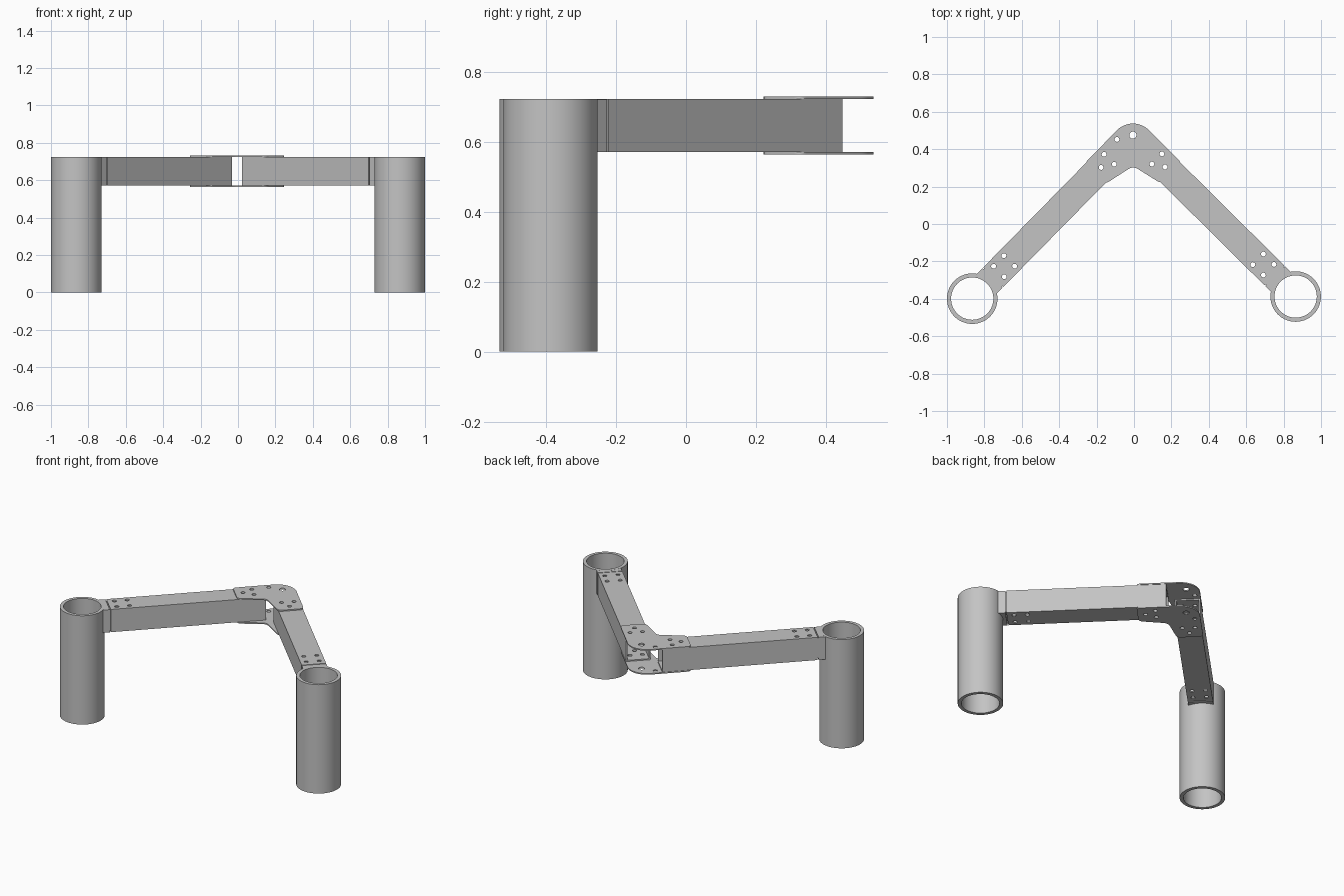
import bpy, bmesh
from math import cos, sin, pi, radians, sqrt
from mathutils import Matrix, Vector

cube = bpy.data.objects.get("Cube")
if cube:
    bpy.data.objects.remove(cube, do_unlink=True)

grey = bpy.data.materials.new("plain grey")
grey.use_nodes = True
colour = (0.55, 0.55, 0.55, 1)
grey.diffuse_color = colour
grey.node_tree.nodes["Principled BSDF"].inputs["Base Color"].default_value = colour

PIVOT = Vector((-0.006, 0.475, 0))
LOW, HIGH = 0.572, 0.723      # arm bottom and top
HALF = 0.075                  # half the arm width
REACH = 1.2255                # pivot to tube centre
START, END = 0.113, 1.065     # arm ends, measured from the pivot
WALL = 0.008
TUBE_R = 0.135


def arc(x, y, r, a0=0.0, a1=2 * pi, n=24, closed=True):
    steps = n if closed else n - 1
    return [(x + r * cos(a0 + (a1 - a0) * i / steps),
             y + r * sin(a0 + (a1 - a0) * i / steps)) for i in range(n)]


def rect(x0, x1, y0, y1):
    return [(x0, y0), (x1, y0), (x1, y1), (x0, y1)]


def fillet(prev, corner, nxt, size):
    """Round one corner of an outline."""
    c = Vector(corner)
    a = c + (Vector(prev) - c).normalized() * size
    b = c + (Vector(nxt) - c).normalized() * size
    return [tuple(a * (1 - t) ** 2 + c * 2 * t * (1 - t) + b * t * t)
            for t in [i / 6 for i in range(7)]]


def slab(name, outline, z0, z1, holes=(), angle=0.0, origin=PIVOT):
    """Extrude a flat outline with holes between two heights."""
    curve = bpy.data.curves.new(name, 'CURVE')
    curve.dimensions = '2D'
    curve.fill_mode = 'BOTH'
    curve.extrude = (z1 - z0) / 2
    for pts in [outline, *holes]:
        s = curve.splines.new('POLY')
        s.points.add(len(pts) - 1)
        for p, (x, y) in zip(s.points, pts):
            p.co = (x, y, 0, 1)
        s.use_cyclic_u = True
    temp = bpy.data.objects.new(name + " outline", curve)
    bpy.context.collection.objects.link(temp)
    dg = bpy.context.evaluated_depsgraph_get()
    mesh = bpy.data.meshes.new_from_object(temp.evaluated_get(dg))
    bpy.data.objects.remove(temp, do_unlink=True)
    bpy.data.curves.remove(curve)

    bm = bmesh.new()
    bm.from_mesh(mesh)
    bmesh.ops.remove_doubles(bm, verts=bm.verts, dist=0.00005)
    bmesh.ops.recalc_face_normals(bm, faces=bm.faces)
    bm.transform(Matrix.Translation(origin + Vector((0, 0, (z0 + z1) / 2)))
                 @ Matrix.Rotation(angle, 4, 'Z'))
    bm.to_mesh(mesh)
    bm.free()
    mesh.name = name
    mesh.materials.clear()
    mesh.materials.append(grey)
    obj = bpy.data.objects.new(name, mesh)
    bpy.context.collection.objects.link(obj)
    bpy.ops.object.select_all(action='DESELECT')
    obj.select_set(True)
    bpy.context.view_layer.objects.active = obj
    bpy.ops.object.shade_smooth_by_angle(angle=radians(30))
    return obj


# Screw positions along and across an arm
inner_screws = [(0.181, -0.038), (0.242, 0), (0.181, 0.038)]
outer_screws = [(a, b) for a in (0.943, 1.022) for b in (-0.04, 0.04)]
angles = {"right": radians(225.5), "left": radians(-44.75)}
plate_holes = [arc(0, 0, 0.019)]

for side, angle in angles.items():
    flip = 1 if side == "right" else -1
    screws = [(a, b * flip) for a, b in inner_screws]
    if side == "right":
        screws.append((0.076, -0.045))
    for a, b in screws:
        plate_holes.append(arc(a * cos(angle) - b * sin(angle),
                               a * sin(angle) + b * cos(angle), 0.013, n=16))

    # Hollow square arm: drilled top and bottom walls, plain side walls
    drilled = [arc(a, b, 0.013, n=16) for a, b in screws + outer_screws
               if a > START + 0.02]
    face = rect(START, END, -HALF, HALF)
    slab(side + "_arm_top", face, HIGH - WALL, HIGH, drilled, angle)
    slab(side + "_arm_bottom", face, LOW, LOW + WALL, drilled, angle)
    for label, y0 in (("a", -HALF), ("b", HALF - WALL)):
        slab(f"{side}_arm_side_{label}", rect(START, END, y0, y0 + WALL),
             LOW + WALL, HIGH - WALL, (), angle)

    # Plug in the arm end, then the saddle block that hugs the tube
    inset = HALF - WALL
    slab(side + "_arm_plug", rect(END - 0.01, END + 0.01, -inset, inset),
         LOW + WALL, HIGH - WALL, (), angle)
    reach = TUBE_R - 0.008
    spread = math_angle = pi - sqrt(1) * 0.0
    half_angle = Vector((sqrt(reach ** 2 - HALF ** 2), HALF)).angle(Vector((1, 0)))
    saddle = [(END + 0.006, HALF), (END + 0.006, -HALF)]
    saddle += arc(REACH, 0, reach, pi + half_angle, pi - half_angle, 16, False)
    slab(side + "_saddle", saddle, LOW, HIGH - 0.0005, (), angle)

    # Upright open tube
    centre = PIVOT + Vector((cos(angle), sin(angle), 0)) * REACH
    slab(side + "_tube", arc(0, 0, TUBE_R, n=72), 0, HIGH,
         [arc(0, 0, 0.113, n=72)], 0, centre)

# Corner plates above and below the joint
d, n = Vector((1, -1)).normalized(), Vector((1, 1)).normalized()
crotch = Vector((0, -0.165))
tip_in, tip_out = d * 0.29 - n * 0.078, d * 0.29 + n * 0.078
shoulder = Vector((0, -0.058)) + n * 0.12
half = fillet(crotch, tip_in, tip_out, 0.025) + fillet(tip_in, tip_out, shoulder, 0.025)
mirrored = [(-x, y) for x, y in reversed(half)]
tilt = radians(0.4)
bend = fillet((-tip_in.x, tip_in.y), crotch, tip_in, 0.03)
outline = bend + half + arc(0, -0.058, 0.12, pi / 4, 3 * pi / 4, 24, False) + mirrored
turn = Matrix.Rotation(tilt, 2)
outline = [tuple(turn @ Vector(p)) for p in outline]
slab("top_plate", outline, HIGH, HIGH + 0.008, plate_holes)
slab("bottom_plate", outline, LOW - 0.008, LOW, plate_holes)
